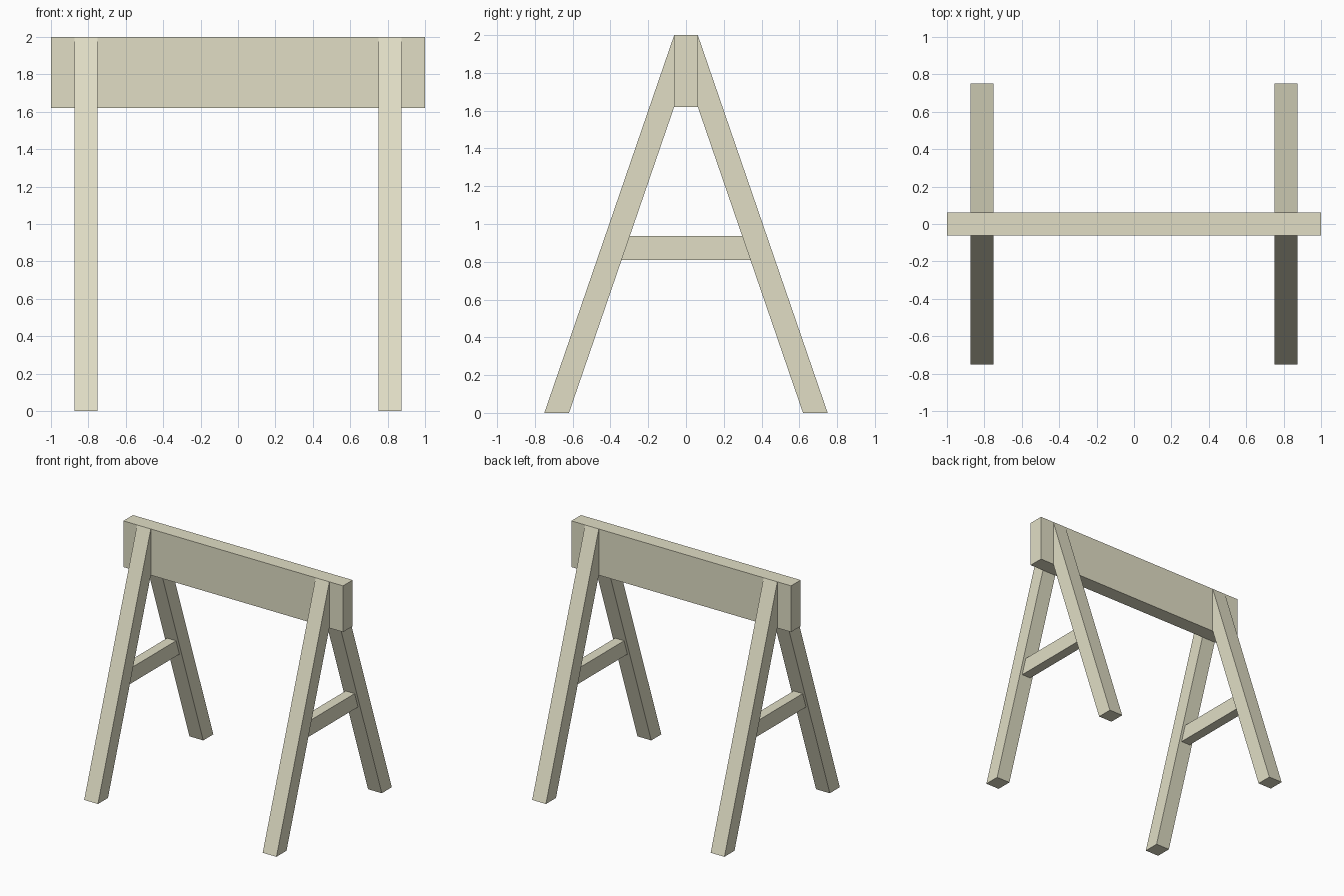
import bpy

if "Cube" in bpy.data.objects:
    bpy.data.objects.remove(bpy.data.objects["Cube"])

wood = bpy.data.materials.new("pale_wood")
wood.diffuse_color = (0.75, 0.73, 0.56, 1)
wood.use_nodes = True
wood.node_tree.nodes["Principled BSDF"].inputs["Base Color"].default_value = wood.diffuse_color


def prism(name, profile, x0, x1):
    """Extrude a counter-clockwise (y, z) profile along x."""
    n = len(profile)
    verts = [(x, y, z) for x in (x0, x1) for y, z in profile]
    faces = [tuple(reversed(range(n))), tuple(range(n, 2 * n))]
    faces += [(i, (i + 1) % n, n + (i + 1) % n, n + i) for i in range(n)]
    mesh = bpy.data.meshes.new(name)
    mesh.from_pydata(verts, [], faces)
    mesh.materials.append(wood)
    obj = bpy.data.objects.new(name, mesh)
    bpy.context.collection.objects.link(obj)
    return obj


TOP, BOTTOM, HALF = 2.0, 1.62, 0.0625      # beam heights and half thickness
SLOPE = (0.75 - HALF) / TOP                # outward splay of the legs


def inner_y(z):
    return HALF + (BOTTOM - z) * SLOPE


# Top beam
prism("top_beam", [(-HALF, BOTTOM), (HALF, BOTTOM), (HALF, TOP), (-HALF, TOP)], -1, 1)

back_leg = [(inner_y(0), 0), (0.75, 0), (HALF, TOP), (HALF, BOTTOM)]
front_leg = [(-y, z) for y, z in reversed(back_leg)]
lo, hi = 0.81, 0.937
brace = [(-inner_y(lo), lo), (inner_y(lo), lo), (inner_y(hi), hi), (-inner_y(hi), hi)]

# Leg pairs with a cross brace at each end
for side, cx in (("left", -0.8125), ("right", 0.8125)):
    prism("back_leg_" + side, back_leg, cx - 0.0625, cx + 0.0625)
    prism("front_leg_" + side, front_leg, cx - 0.0625, cx + 0.0625)
    prism("cross_brace_" + side, brace, cx - 0.041, cx + 0.041)
